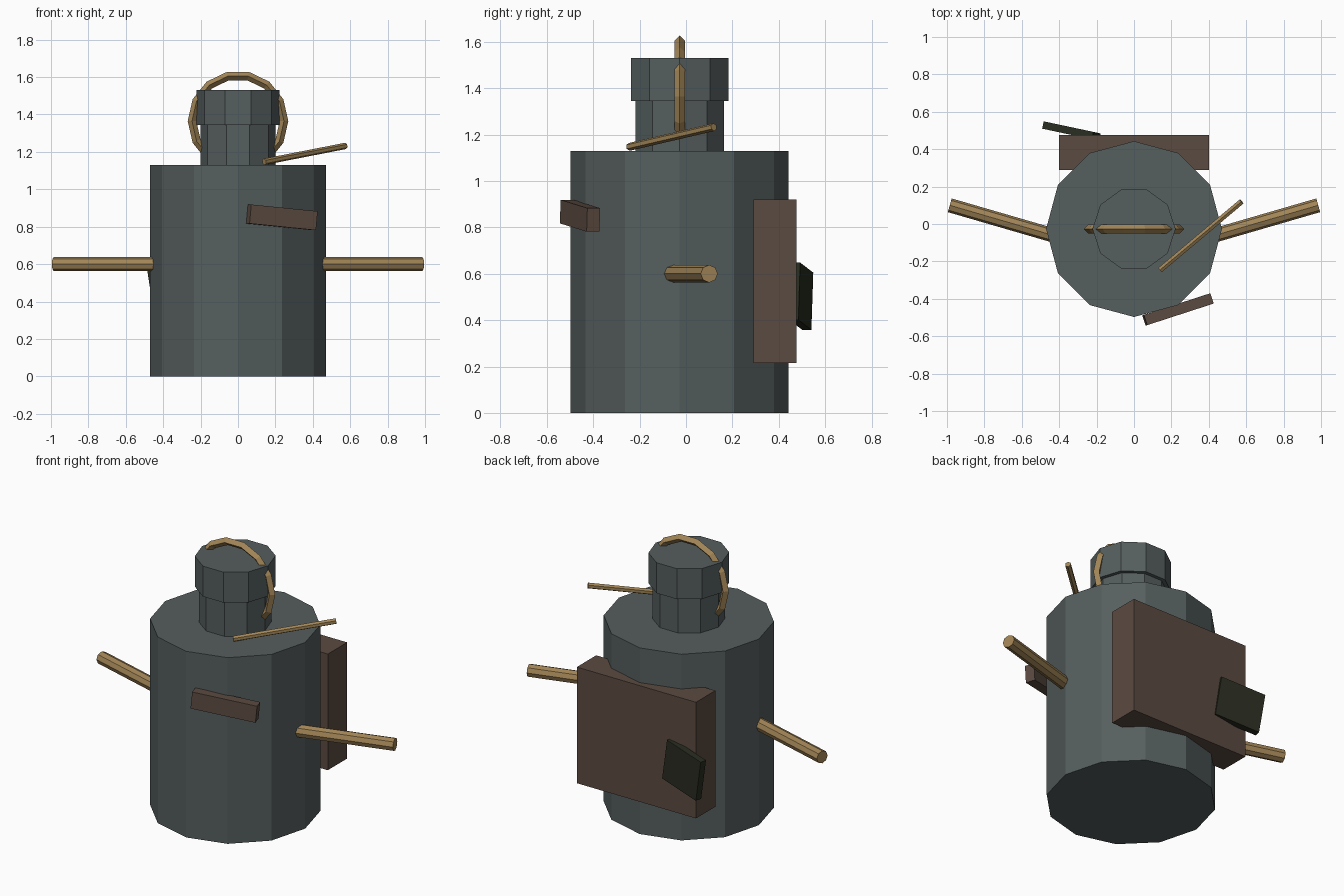
import bpy
from math import radians
from mathutils import Vector

if "Cube" in bpy.data.objects:
    bpy.data.objects.remove(bpy.data.objects["Cube"])

CY = -0.027  # axis of the canister in y


def material(name, rgb):
    m = bpy.data.materials.new(name)
    m.diffuse_color = (*rgb, 1)
    m.use_nodes = True
    m.node_tree.nodes["Principled BSDF"].inputs["Base Color"].default_value = m.diffuse_color
    return m


steel = material("grey steel", (0.092, 0.112, 0.112))
brass = material("tan brass", (0.36, 0.235, 0.095))
leather = material("brown leather", (0.105, 0.07, 0.053))
soot = material("dark olive", (0.022, 0.025, 0.014))


def finish(name, mat):
    ob = bpy.context.object
    ob.name = name
    ob.data.materials.append(mat)
    return ob


def drum(name, mat, r, z0, z1, sides):
    # upright prism with a vertex pointing along +x
    bpy.ops.mesh.primitive_cylinder_add(
        vertices=sides, radius=r, depth=z1 - z0, location=(0, CY, (z0 + z1) / 2),
        rotation=(0, 0, radians(90)))
    return finish(name, mat)


def rod(name, mat, a, b, r, sides):
    a, b = Vector(a), Vector(b)
    d = b - a
    bpy.ops.mesh.primitive_cylinder_add(
        vertices=sides, radius=r, depth=d.length, location=(a + b) / 2,
        rotation=d.to_track_quat('Z', 'Y').to_euler())
    return finish(name, mat)


def block(name, mat, loc, size, turn=0, tilt=0):
    bpy.ops.mesh.primitive_cube_add(
        size=1, location=loc, rotation=(0, radians(tilt), radians(turn)))
    bpy.context.object.scale = size
    return finish(name, mat)


# Canister body, neck and cap
drum("body", steel, 0.47, 0, 1.13, 12)
drum("neck", steel, 0.2, 1.12, 1.35, 10)
drum("cap", steel, 0.222, 1.345, 1.53, 10)

# Carry ring through the neck
bpy.ops.mesh.primitive_torus_add(
    major_segments=14, minor_segments=4, major_radius=0.246, minor_radius=0.023,
    location=(0, CY, 1.365), rotation=(radians(90), 0, 0))
finish("carry_ring", brass)

# Side arms
for side, s in (("left", -1), ("right", 1)):
    rod(side + "_arm", brass, (s * 0.4, -0.07, 0.6), (s * 0.985, 0.1, 0.6), 0.038, 8)

# Loose rod lying on the shoulder
rod("shoulder_rod", brass, (0.14, -0.245, 1.147), (0.575, 0.12, 1.232), 0.017, 6)

# Pack on the back, strap plate on the front, dark patch on the pack
block("back_pack", leather, (0, 0.383, 0.567), (0.8, 0.186, 0.705))
block("front_plate", leather, (0.235, -0.457, 0.85), (0.375, 0.058, 0.102), 18, 5.5)
block("pack_patch", soot, (-0.335, 0.497, 0.503), (0.275, 0.04, 0.25), -12, -9)
